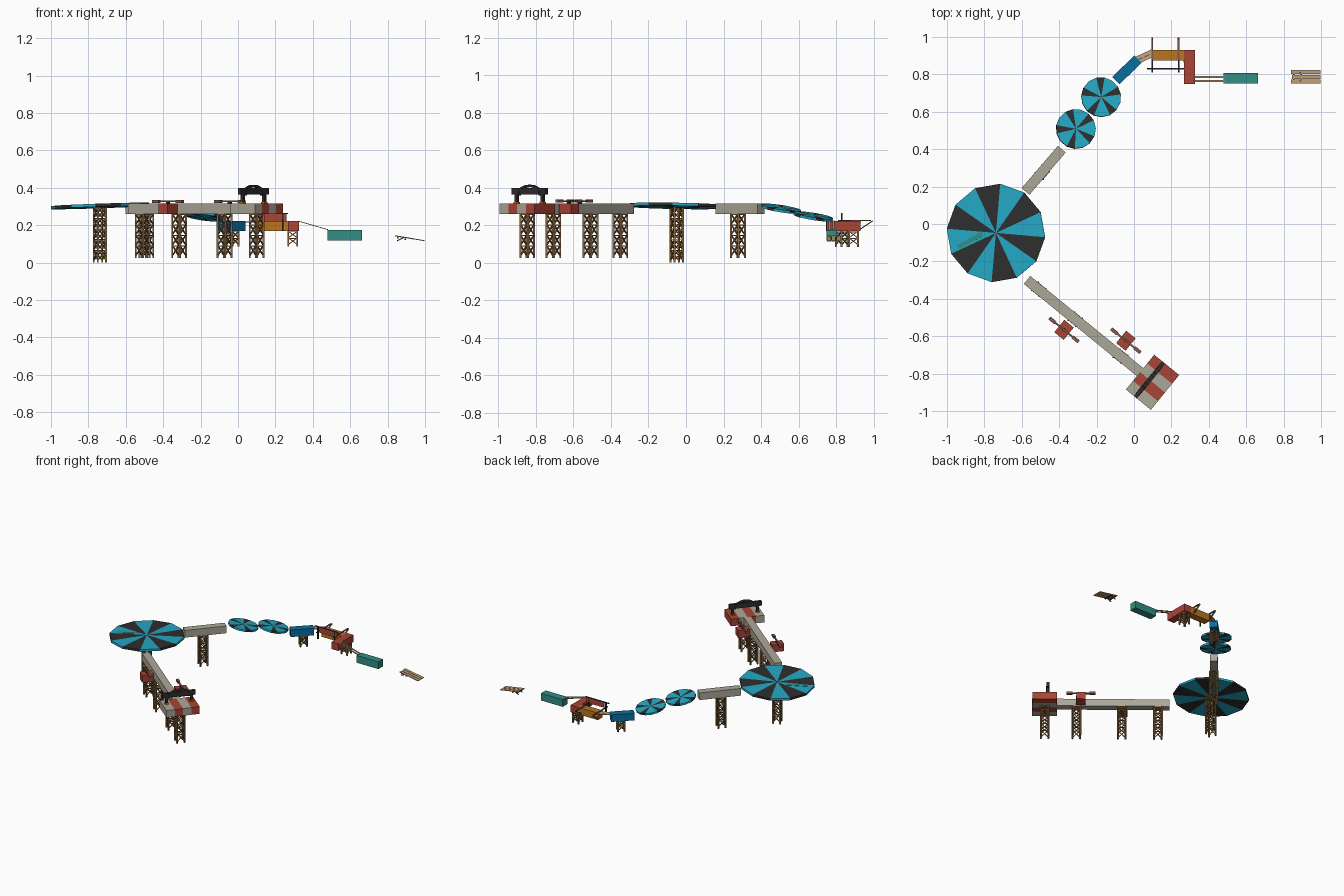
import bpy, bmesh, math
from mathutils import Vector, Matrix

if "Cube" in bpy.data.objects:
    bpy.data.objects.remove(bpy.data.objects["Cube"])

def mat(name, r, g, b):
    m = bpy.data.materials.new(name)
    lin = lambda c: ((c / 255 + 0.055) / 1.055) ** 2.4 if c > 10 else c / 255 / 12.92
    m.diffuse_color = (lin(r), lin(g), lin(b), 1)
    m.use_nodes = True
    m.node_tree.nodes["Principled BSDF"].inputs["Base Color"].default_value = m.diffuse_color
    return m

GREY = mat("stone grey", 172, 167, 153)
RED = mat("brick red", 170, 68, 54)
TEAL = mat("disc teal", 36, 168, 196)
DARK = mat("charcoal", 46, 46, 47)
ORANGE = mat("amber", 184, 117, 33)
BLUE = mat("deep blue", 10, 110, 160)
GREEN = mat("sea green", 50, 142, 132)
WOOD = mat("timber brown", 142, 104, 62)
TAN = mat("plank tan", 196, 165, 124)
RUST = mat("dull rust brown", 128, 92, 78)

def finish(name, bm, *mats):
    bmesh.ops.recalc_face_normals(bm, faces=bm.faces)
    me = bpy.data.meshes.new(name)
    bm.to_mesh(me)
    bm.free()
    for m in mats:
        me.materials.append(m)
    ob = bpy.data.objects.new(name, me)
    bpy.context.collection.objects.link(ob)
    return ob

def put_box(bm, c, size, rot=0.0):
    """Box at c, turned about z."""
    m = Matrix.Translation(c) @ Matrix.Rotation(rot, 4, 'Z') @ Matrix.Diagonal((*size, 1))
    bmesh.ops.create_cube(bm, size=1, matrix=m)

def put_beam(bm, p, q, w, h):
    """Beam from p to q, w wide and h deep."""
    p, q = Vector(p), Vector(q)
    d = q - p
    m = (Matrix.Translation((p + q) / 2) @ d.to_track_quat('X', 'Z').to_matrix().to_4x4()
         @ Matrix.Diagonal((d.length, w, h, 1)))
    bmesh.ops.create_cube(bm, size=1, matrix=m)

def box(name, m, c, size, rot=0.0):
    bm = bmesh.new()
    put_box(bm, c, size, rot)
    return finish(name, bm, m)

def beams(name, m, items):
    bm = bmesh.new()
    for it in items:
        put_beam(bm, *it)
    return finish(name, bm, m)

def tower(name, x, y, z0, z1, rot=0.0, w=0.052, bays=4):
    """Four timber legs with cross bracing and rails on each side."""
    R = Matrix.Rotation(rot, 3, 'Z')
    h = w / 2
    cs = [R @ Vector(c) + Vector((x, y, 0)) for c in
          ((-h, -h, 0), (h, -h, 0), (h, h, 0), (-h, h, 0))]
    up = lambda p, z: (p.x, p.y, z)
    legs = [(up(c, z0), up(c, z1), 0.010, 0.010) for c in cs]
    brace = []
    dz = (z1 - z0 - 0.012) / bays
    for i in range(4):
        a, b = cs[i], cs[(i + 1) % 4]
        for k in range(bays):
            za, zb = z0 + 0.012 + k * dz, z0 + 0.012 + (k + 1) * dz
            brace += [(up(a, za), up(b, zb), 0.005, 0.005), (up(b, za), up(a, zb), 0.005, 0.005),
                      (up(a, zb - 0.003), up(b, zb - 0.003), 0.005, 0.005)]
    beams(name + "_legs", WOOD, legs)
    beams(name + "_braces", WOOD, brace)

def disc(name, c, r, t, sx, sy, start, n=12, every=2):
    """Tilted n-sided disc; one wedge in every few is dark."""
    bm = bmesh.new()
    rings = []
    for z in (t / 2, -t / 2):
        mid = bm.verts.new((0, 0, z))
        ring = [bm.verts.new((r * math.cos(start + i * math.tau / n),
                              r * math.sin(start + i * math.tau / n), z)) for i in range(n)]
        rings.append((mid, ring))
    (mt, top), (mb, bot) = rings
    for i in range(n):
        j = (i + 1) % n
        for f in ((mt, top[i], top[j]), (mb, bot[j], bot[i]), (top[i], bot[i], bot[j], top[j])):
            bm.faces.new(f).material_index = min(i % every, 1)
    q = Vector((0, 0, 1)).rotation_difference(Vector((-sx, -sy, 1)))
    bm.transform(Matrix.Translation(c) @ q.to_matrix().to_4x4())
    return finish(name, bm, DARK, TEAL)

# --- long bridge in its own frame: u along, v across ---
ANG = math.atan2(-0.632, 0.775)
O = Vector((-0.572, -0.299, 0))
U = Vector((0.775, -0.632, 0))
V = Vector((0.632, 0.775, 0))
P = lambda u, v, z: O + U * u + V * v + Vector((0, 0, z))
ZT, ZB = 0.315, 0.26
ZM, ZH = (ZT + ZB) / 2, ZT - ZB

box("long_bridge", GREY, P(0.39, 0, ZM), (0.78, 0.055, ZH), ANG)
for i, u in enumerate((0.08, 0.332, 0.645, 0.866)):
    tower(f"bridge_tower_{i}", *P(u, 0, 0).xy, 0.025, ZB, ANG)

# start platform, four stripes
for i in range(4):
    box(f"platform_stripe_{i}", (RED, GREY)[i % 2], P(0.866, 0.09 - 0.06 * i, ZM), (0.172, 0.06, ZH), ANG)

# start gate: posts, banner and half-ring arch
GU = 0.845
for i, v in enumerate((-0.09, 0.09)):
    box(f"gate_post_{i}", DARK, P(GU, v, 0.34), (0.018, 0.018, 0.06), ANG)
    box(f"gate_foot_{i}", ORANGE, P(GU, v, 0.32), (0.024, 0.024, 0.010), ANG)
box("gate_banner", DARK, P(GU, 0, 0.381), (0.020, 0.235, 0.034), ANG)
arc = [(math.cos(a * math.pi / 10), math.sin(a * math.pi / 10)) for a in range(11)]
beams("gate_arch", DARK, [(P(GU, 0.075 * a[0], 0.36 + 0.050 * a[1]), P(GU, 0.075 * b[0], 0.36 + 0.050 * b[1]),
                           0.024, 0.012) for a, b in zip(arc, arc[1:])])

# side platforms with spinning arms
for i, (u, v) in enumerate(((0.322, -0.082), (0.615, 0.082))):
    box(f"side_platform_{i}", RED, P(u, v, ZM), (0.065, 0.085, ZH), ANG)
    box(f"spinner_hub_{i}", DARK, P(u, v, 0.321), (0.016, 0.016, 0.014), ANG)
    bm = bmesh.new()
    put_box(bm, P(u, v, 0.328), (0.2, 0.010, 0.009), ANG)
    for s in (-1, 1):
        put_box(bm, P(u + s * 0.08, v, 0.328), (0.042, 0.019, 0.016), ANG)
    finish(f"spinner_arm_{i}", bm, RUST)

# --- big disc on its tower ---
disc("big_disc", (-0.738, -0.048, 0.303), 0.264, 0.016, 0.035, -0.018, math.radians(85))
tower("disc_tower", -0.738, -0.05, 0.0, 0.296, math.radians(25), 0.05, 5)
patch = box("disc_patch", GREEN, (0, 0, 0), (0.15, 0.024, 0.003), math.radians(29))
patch.location = (-0.875, -0.088, 0.3075)
patch.rotation_euler = (-0.018, -0.035, 0)

# --- short bridge ---
a, b = Vector((-0.580, 0.174, 0)), Vector((-0.386, 0.40, 0))
ang = math.atan2(b.y - a.y, b.x - a.x)
c = (a + b) / 2
box("short_bridge", GREY, (c.x, c.y, ZM), ((b - a).length, 0.055, ZH), ang)
tower("short_bridge_tower", -0.49, 0.277, 0.025, ZB, ang)

# --- small discs stepping down towards the blue block ---
disc("small_disc_0", (-0.311, 0.508, 0.288), 0.107, 0.014, -0.122, -0.158, math.radians(98), 15, 3)
disc("small_disc_1", (-0.176, 0.678, 0.247), 0.107, 0.014, -0.122, -0.158, math.radians(80), 15, 3)

# --- blue box and linking planks ---
LT, LB = 0.222, 0.168
LM, LH = (LT + LB) / 2, LT - LB
ang = math.atan2(0.114, 0.116)
box("blue_block", BLUE, (-0.038, 0.824, LM), (0.165, 0.055, LH), ang)
tower("blue_tower", -0.03, 0.83, 0.085, LB, ang, 0.045, 2)
beams("link_planks", TAN, [((0.012, 0.885, 0.217), (0.098, 0.925, 0.217), 0.020, 0.006),
                           ((0.025, 0.868, 0.217), (0.098, 0.902, 0.217), 0.020, 0.006)])

# --- orange block, red end block, swinging panel on its frame ---
box("orange_block", ORANGE, (0.181, 0.902, LM), (0.172, 0.055, LH))
box("red_block", RED, (0.296, 0.84, LM), (0.058, 0.182, LH))
tower("red_tower", 0.293, 0.892, 0.085, LB, 0, 0.048, 2)
box("swing_panel", RED, (0.185, 0.829, 0.241), (0.15, 0.006, 0.04))
beams("panel_bar", DARK, [((0.07, 0.829, 0.263), (0.267, 0.829, 0.263), 0.008, 0.006)])
for i, x in enumerate((0.097, 0.238)):
    beams(f"panel_arm_{i}", DARK, [((x, 0.81, 0.225), (x, 0.88, 0.225), 0.008, 0.006),
                                   ((x, 0.829, 0.17), (x, 0.829, 0.262), 0.008, 0.008)])
    beams(f"panel_strut_{i}", RUST, [((x, 0.88, 0.225), (x, 0.985, 0.225), 0.009, 0.006),
                                     ((x, 0.93, 0.18), (x, 0.995, 0.223), 0.009, 0.006)])

# --- rail planks down to green block ---
beams("rail_planks", TAN, [((0.322, y, 0.222), (0.482, y, 0.176), 0.011, 0.004) for y in (0.764, 0.787)])
box("green_block", GREEN, (0.571, 0.778, 0.147), (0.184, 0.056, 0.055))

# --- final ramp: three planks on a small prop ---
beams("ramp_planks", TAN, [((x, y, 0.143), (0.998, y, 0.117), 0.021, 0.005)
                           for x, y in ((0.84, 0.762), (0.845, 0.787), (0.84, 0.812))])
beams("ramp_crossbars", DARK, [((x, 0.755, z), (x, 0.82, z), 0.008, 0.008)
                               for x, z in ((0.855, 0.133), (0.895, 0.126))])
beams("ramp_props", RUST, [((0.85, y, 0.116), (0.89, y, 0.136), 0.006, 0.006) for y in (0.765, 0.81)])
